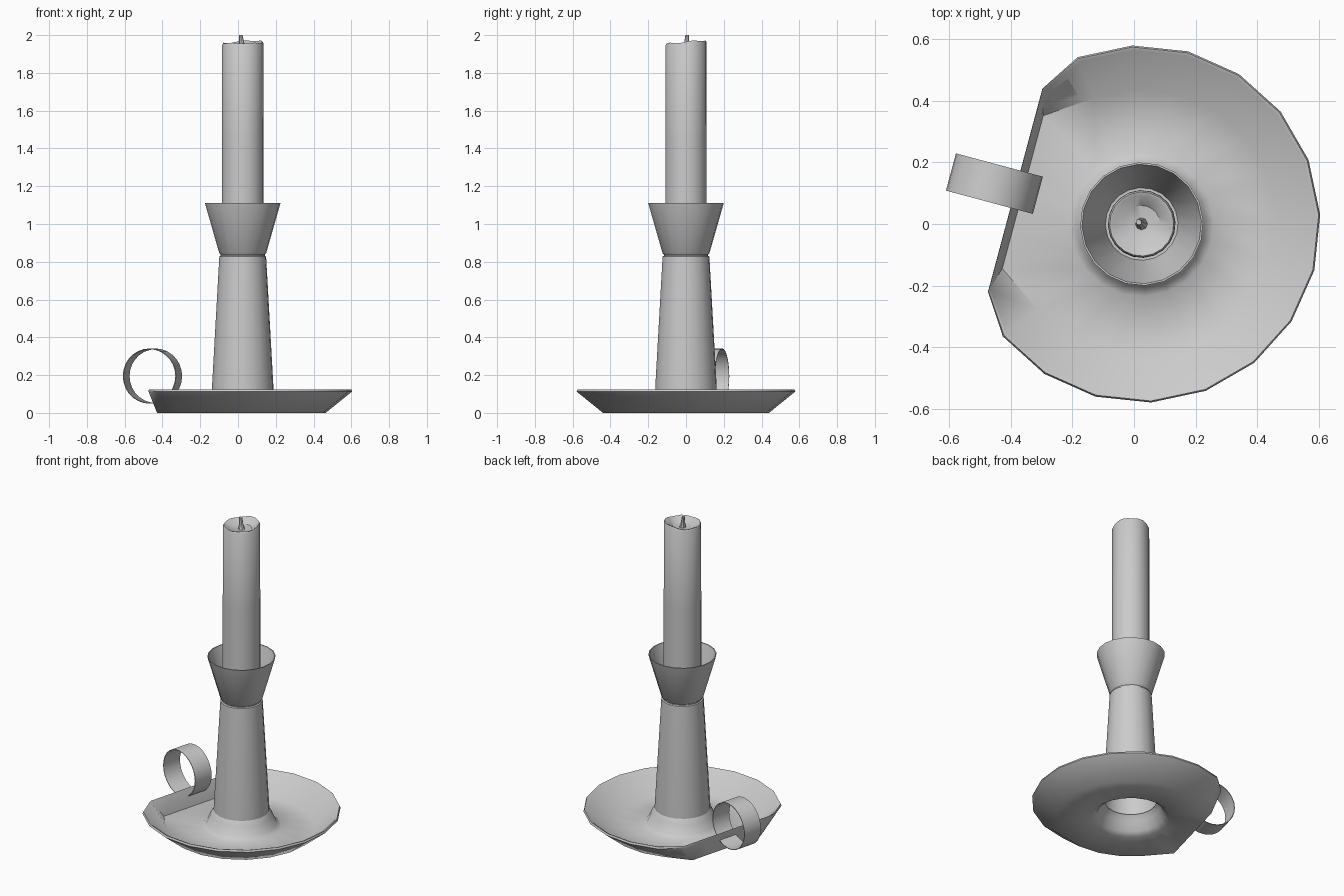
import bpy, bmesh, math
from mathutils import Matrix, Vector

if "Cube" in bpy.data.objects:
    bpy.data.objects.remove(bpy.data.objects["Cube"])

CX, PHASE = 0.025, math.radians(3)
HANDLE = math.radians(165)          # direction of the handle and flattened rim


def finish(bm, name, angle=35):
    bmesh.ops.recalc_face_normals(bm, faces=bm.faces)
    me = bpy.data.meshes.new(name)
    bm.to_mesh(me)
    bm.free()
    ob = bpy.data.objects.new(name, me)
    bpy.context.collection.objects.link(ob)
    bpy.ops.object.select_all(action='DESELECT')
    ob.select_set(True)
    bpy.context.view_layer.objects.active = ob
    bpy.ops.object.shade_smooth_by_angle(angle=math.radians(angle))
    return ob


def lathe(name, profile, sides=20, closed=False, shape=None, angle=35):
    """Revolve (radius, z) points; shape(i, r, a, z) may move a point."""
    bm = bmesh.new()
    rings = []
    for i, (r, z) in enumerate(profile):
        if r == 0:
            rings.append([bm.verts.new((CX, 0, z))] * sides)
            continue
        ring = []
        for k in range(sides):
            a = PHASE + math.tau * k / sides
            p = Vector((r * math.cos(a), r * math.sin(a), z))
            if shape:
                p = shape(i, r, a, p)
            ring.append(bm.verts.new(p + Vector((CX, 0, 0))))
        rings.append(ring)
    pairs = list(zip(rings, rings[1:]))
    if closed:
        pairs.append((rings[-1], rings[0]))
    for lo, hi in pairs:
        for k in range(sides):
            j = (k + 1) % sides
            quad = list(dict.fromkeys((lo[k], lo[j], hi[j], hi[k])))
            if len(quad) > 2:
                bm.faces.new(quad)
    return finish(bm, name, angle)


# Dish: thin pressed sheet, one side of the rim flattened to a chord
def flatten(i, r, a, p):
    n = Vector((math.cos(HANDLE), math.sin(HANDLE), 0))
    if r > 0.4 and math.cos(a - HANDLE) > math.cos(math.radians(37)):
        target = 0.40 + (r - 0.44) * 0.025 / 0.14
        p = p + n * (target - p.dot(n))
    return p


lathe("dish", [(0.15, 0.115), (0.175, 0.085), (0.20, 0.03), (0.23, 0.008), (0.44, 0.0),
               (0.58, 0.113), (0.575, 0.125), (0.565, 0.122), (0.437, 0.01),
               (0.235, 0.018), (0.207, 0.038), (0.183, 0.092), (0.163, 0.122)],
      closed=True, shape=flatten, angle=50)

# Stem: tapered hollow column with a small neck
lathe("stem", [(0.153, 0.115), (0.163, 0.122), (0.163, 0.135), (0.124, 0.828),
               (0.117, 0.832), (0.117, 0.842)])

# Flared cup that holds the candle
lathe("cup", [(0.117, 0.838), (0.124, 0.845), (0.20, 1.11), (0.194, 1.11),
              (0.118, 0.855), (0.0, 0.852)])


# Candle: melted top, higher towards the back right
def melt(i, r, a, p):
    if i in (2, 3, 4):
        p.z += 0.014 * max(0, math.cos(a - math.radians(55))) + 0.003 * math.sin(5 * a)
    return p


lathe("candle", [(0.11, 0.853), (0.11, 1.45), (0.109, 1.948), (0.104, 1.957),
                 (0.094, 1.954), (0.06, 1.935), (0.0, 1.928)], shape=melt)


# Wick: short tapered stub leaning a little
def lean(i, r, a, p):
    return p + Vector((-0.005 * i, 0.003 * i, 0))


lathe("wick", [(0.021, 1.925), (0.014, 1.955), (0.009, 2.0), (0.0, 2.0)], sides=8, shape=lean)

# Handle: flat band bent into a ring
bm = bmesh.new()
N, HALF = 28, 0.0625
turn = Matrix.Translation((-0.453, 0.131, 0.195)) @ Matrix.Rotation(HANDLE, 4, 'Z')
section = [(0.146, -HALF), (0.146, HALF), (0.142, HALF), (0.142, -HALF)]
loops = [[bm.verts.new(turn @ Vector((r * math.cos(math.tau * k / N), y,
                                      r * math.sin(math.tau * k / N))))
          for r, y in section] for k in range(N)]
for k in range(N):
    A, B = loops[k], loops[(k + 1) % N]
    for s in range(4):
        t = (s + 1) % 4
        bm.faces.new((A[s], A[t], B[t], B[s]))
finish(bm, "handle")
